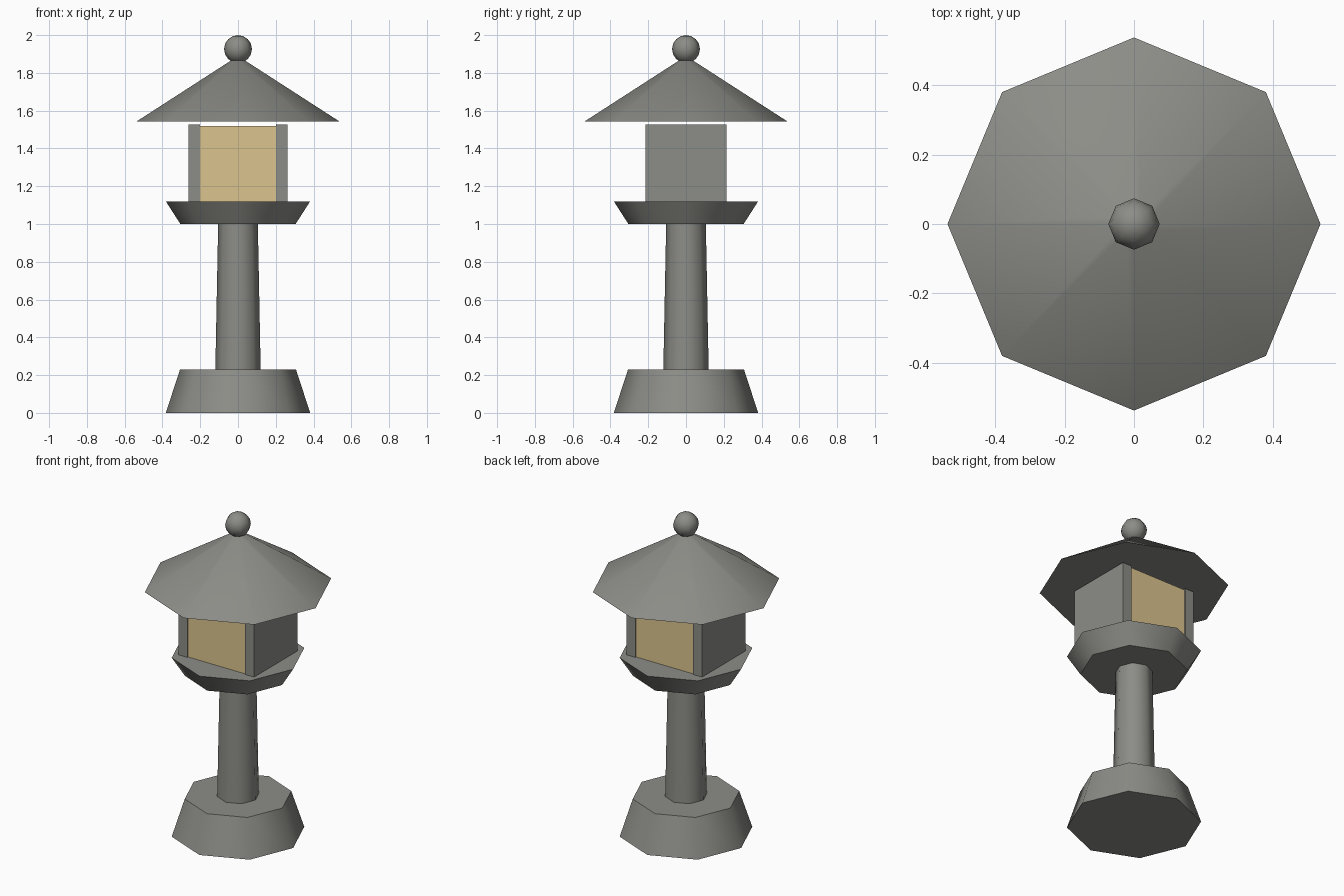
import bpy, math

if "Cube" in bpy.data.objects:
    bpy.data.objects.remove(bpy.data.objects["Cube"])


def material(name, rgb):
    m = bpy.data.materials.new(name)
    m.diffuse_color = (*rgb, 1)
    m.use_nodes = True
    m.node_tree.nodes["Principled BSDF"].inputs["Base Color"].default_value = m.diffuse_color
    return m


stone = material("grey stone", (0.262, 0.266, 0.242))
paper = material("warm paper", (0.708, 0.546, 0.270))


def finish(name, mat, smooth=True):
    ob = bpy.context.object
    ob.name = name
    ob.data.materials.append(mat)
    if smooth:
        bpy.ops.object.shade_smooth_by_angle(angle=math.radians(50))
    return ob


def octagon(name, r1, r2, z1, z2):
    """Eight-sided tapered drum with corners on the axes."""
    bpy.ops.mesh.primitive_cone_add(vertices=8, radius1=r1, radius2=r2,
                                    depth=z2 - z1, location=(0, 0, (z1 + z2) / 2))
    return finish(name, stone)


def box(name, mat, x1, x2, y, z1, z2):
    bpy.ops.mesh.primitive_cube_add(size=1, location=((x1 + x2) / 2, 0, (z1 + z2) / 2))
    bpy.context.object.scale = (x2 - x1, 2 * y, z2 - z1)
    bpy.ops.object.transform_apply(location=False, rotation=False, scale=True)
    return finish(name, mat, smooth=False)


# Pedestal, post, platform and roof
octagon("base", 0.382, 0.307, 0, 0.23)
octagon("post", 0.12, 0.105, 0.23, 1.0)
octagon("platform", 0.305, 0.382, 1.0, 1.12)
octagon("roof", 0.537, 0.03, 1.543, 1.87)

# Lamp chamber: glowing core between two stone walls
box("light_panel", paper, -0.2, 0.2, 0.208, 1.12, 1.52)
for side, s in (("left", -1), ("right", 1)):
    x1, x2 = sorted((s * 0.2, s * 0.262))
    box(side + "_wall", stone, x1, x2, 0.215, 1.12, 1.526)

# Ball on top
bpy.ops.mesh.primitive_uv_sphere_add(segments=8, ring_count=8, radius=0.074,
                                     location=(0, 0, 1.926))
finish("finial", stone)
